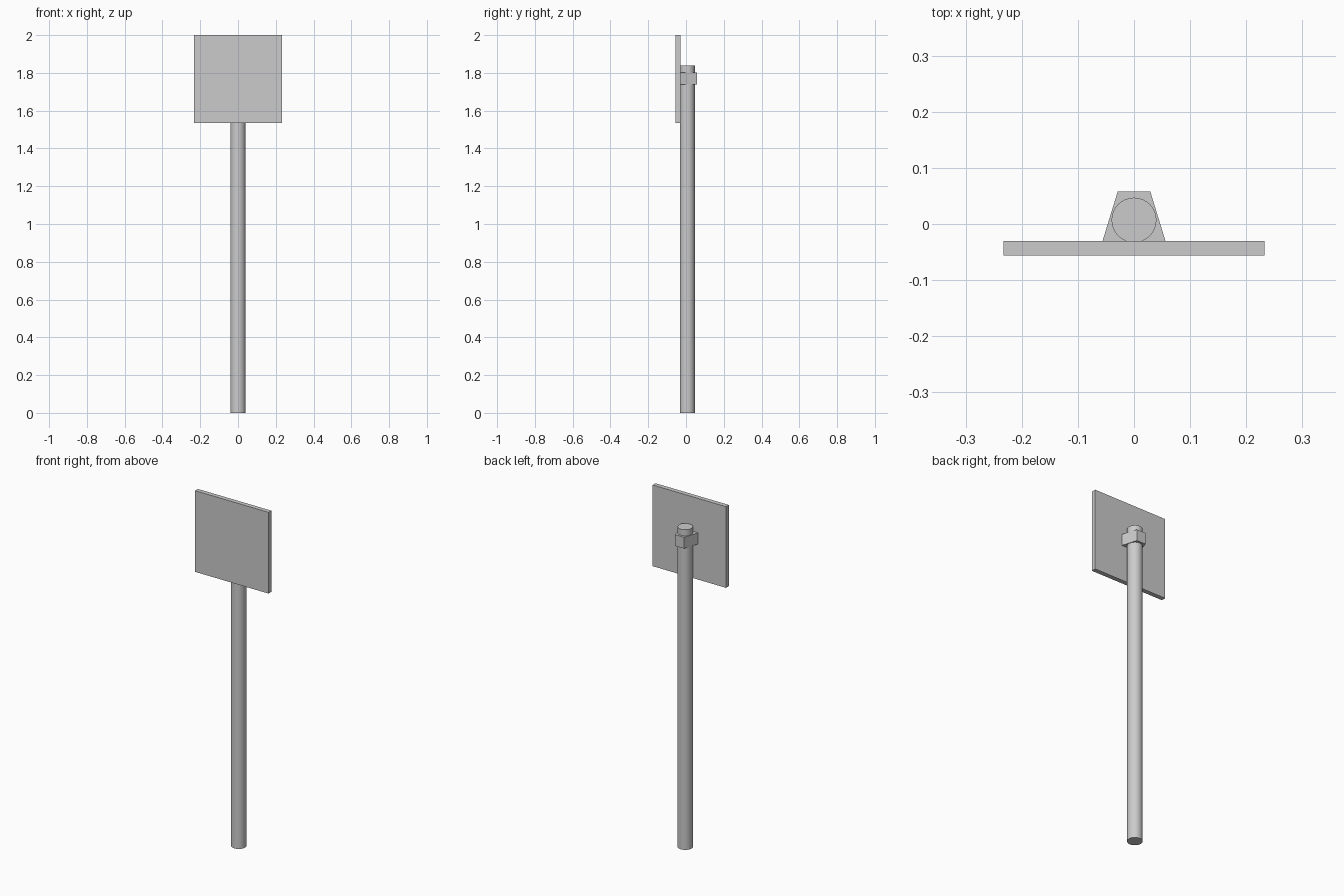
import bpy, bmesh

if "Cube" in bpy.data.objects:
    bpy.data.objects.remove(bpy.data.objects["Cube"])


def prism(name, outline, z0, z1):
    """Extrude a flat XY outline from z0 to z1."""
    bm = bmesh.new()
    base = bm.faces.new([bm.verts.new((x, y, z0)) for x, y in outline])
    top = bmesh.ops.extrude_face_region(bm, geom=[base], use_keep_orig=True)["geom"]
    verts = [g for g in top if isinstance(g, bmesh.types.BMVert)]
    bmesh.ops.translate(bm, verts=verts, vec=(0, 0, z1 - z0))
    bmesh.ops.recalc_face_normals(bm, faces=bm.faces)
    mesh = bpy.data.meshes.new(name)
    bm.to_mesh(mesh)
    bm.free()
    obj = bpy.data.objects.new(name, mesh)
    bpy.context.collection.objects.link(obj)
    return obj


FRONT, BACK = -0.056, 0.058    # overall depth
PLATE_BACK = -0.03

# Square sign plate
prism("sign_plate", [(-0.233, FRONT), (0.233, FRONT),
                     (0.233, PLATE_BACK), (-0.233, PLATE_BACK)], 1.534, 2.0)

# Tapered clamp holding the plate to the post
prism("clamp", [(-0.056, PLATE_BACK), (0.056, PLATE_BACK),
                (0.029, BACK), (-0.029, BACK)], 1.738, 1.803)

# Round post
POST_TOP = 1.838
bpy.ops.mesh.primitive_cylinder_add(vertices=32, radius=0.04, depth=POST_TOP,
                                    location=(0, 0.007, POST_TOP / 2))
post = bpy.context.object
post.name = "post"
bpy.ops.object.shade_smooth_by_angle()
